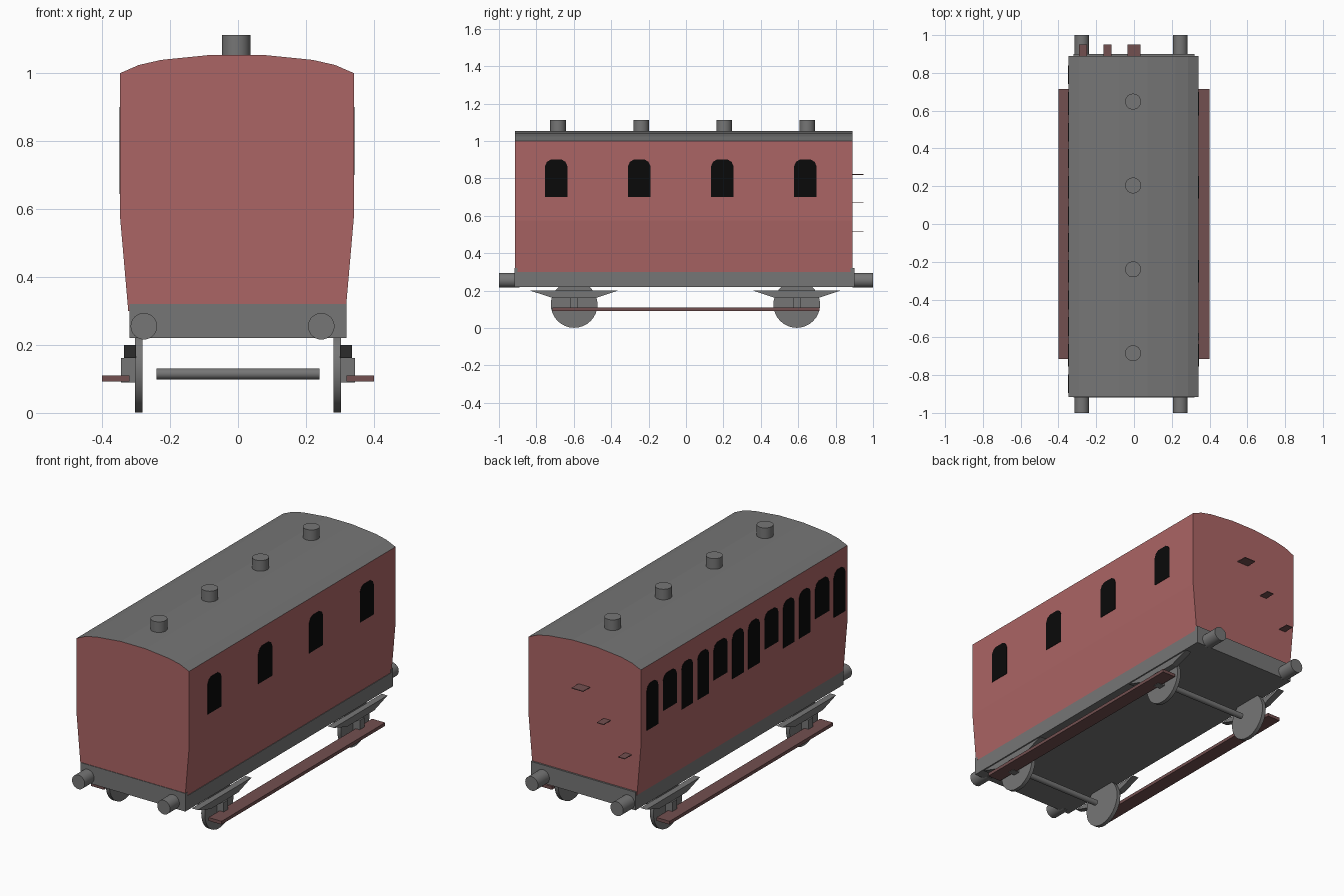
import bpy
import math
from mathutils import Vector

cube = bpy.data.objects.get("Cube")
if cube:
    bpy.data.objects.remove(cube, do_unlink=True)


def material(name, r, g, b):
    m = bpy.data.materials.new(name)
    m.use_nodes = True
    m.diffuse_color = (r, g, b, 1)
    m.node_tree.nodes["Principled BSDF"].inputs["Base Color"].default_value = (r, g, b, 1)
    return m


RED = material("body red", 0.41, 0.13, 0.13)
GREY = material("metal grey", 0.18, 0.18, 0.18)
BROWN = material("step brown", 0.17, 0.08, 0.08)
BLACK = material("window black", 0.003, 0.003, 0.003)


def prism(name, outline, axis, lo, hi, mat):
    """Extrude an outline of (y, z) along x, or of (x, z) along y."""
    def place(p, t):
        return (t, p[0], p[1]) if axis == "x" else (p[0], t, p[1])
    n = len(outline)
    verts = [place(p, t) for t in (lo, hi) for p in outline]
    faces = [list(range(n)), list(range(n, 2 * n))]
    faces += [[i, (i + 1) % n, n + (i + 1) % n, n + i] for i in range(n)]
    mesh = bpy.data.meshes.new(name)
    mesh.from_pydata(verts, [], faces)
    # Turn every face of the convex prism outwards
    centre = sum((Vector(v) for v in verts), Vector()) / len(verts)
    for p in mesh.polygons:
        if p.normal.dot(p.center - centre) < 0:
            p.flip()
    mesh.update()
    mesh.materials.append(mat)
    ob = bpy.data.objects.new(name, mesh)
    bpy.context.collection.objects.link(ob)
    return ob


def box(name, xs, ys, zs, mat):
    outline = [(ys[0], zs[0]), (ys[1], zs[0]), (ys[1], zs[1]), (ys[0], zs[1])]
    return prism(name, outline, "x", xs[0], xs[1], mat)


def cylinder(name, centre, radius, depth, axis, mat=GREY, stretch=1):
    turn = {"x": (0, math.pi / 2, 0), "y": (math.pi / 2, 0, 0), "z": (0, 0, 0)}[axis]
    bpy.ops.mesh.primitive_cylinder_add(vertices=32, radius=radius, depth=depth,
                                        location=centre, rotation=turn)
    ob = bpy.context.object
    ob.name = name
    ob.scale.y = stretch
    ob.data.materials.append(mat)
    bpy.ops.object.shade_smooth_by_angle()
    return ob


# Body shell with an arched roof; upward faces take the roof colour
CENTRE = -0.003
half = [(0.32, 0.30), (0.344, 0.575), (0.344, 1.0), (0.289, 1.024), (0.223, 1.039), (0.075, 1.054)]
section = [(CENTRE + x, z) for x, z in half] + [(CENTRE - x, z) for x, z in reversed(half)]
body = prism("carriage_body", section, "y", -0.915, 0.89, RED)
body.data.materials.append(GREY)
for p in body.data.polygons:
    if p.normal.z > 0.05:
        p.material_index = 1

# Chassis and headstocks
box("chassis", (-0.32, 0.32), (-0.915, 0.89), (0.22, 0.30), GREY)
box("front_headstock", (-0.32, 0.32), (-0.918, -0.90), (0.22, 0.32), GREY)
box("back_headstock", (-0.32, 0.32), (0.88, 0.90), (0.22, 0.32), GREY)


# Windows: plates with clipped top corners
def window(name, y, width, bottom, side):
    w, top = width / 2, 0.90
    outline = [(y - w, bottom), (y + w, bottom), (y + w, top - 0.035), (y + w - 0.01, top - 0.012),
               (y + w - 0.03, top), (y - w + 0.03, top), (y - w + 0.01, top - 0.012), (y - w, top - 0.035)]
    wall = CENTRE + side * 0.344
    prism(name, outline, "x", wall - 0.002, wall + 0.002, BLACK)


for i in range(4):
    y = -0.694 + i * 0.444
    window("right_window", y, 0.12, 0.70, 1)
    window("door_window", y, 0.12, 0.70, -1)
    for offset in (-0.152, 0.152):
        window("quarter_window", y + offset, 0.10, 0.645, -1)
    # Roof vents
    cylinder("roof_vent", (-0.005, y + 0.01, 1.08), 0.042, 0.065, "z")

# Buffers
for x in (-0.277, 0.245):
    for side in (-1, 1):
        cylinder("buffer", (x, side * 0.945, 0.255), 0.039, 0.11, "y", stretch=1)

# Running gear
for y in (-0.598, 0.592):
    cylinder("axle", (0, y, 0.115), 0.016, 0.48, "x")
    for side in (-1, 1):
        cylinder("wheel", (side * 0.292, y, 0.126), 0.125, 0.022, "x")
        leaf = [(y - 0.235, 0.20), (y - 0.12, 0.162), (y + 0.12, 0.162), (y + 0.235, 0.20)]
        prism("leaf_spring", leaf, "x", side * 0.30, side * 0.336, GREY)
        box("axle_box", (side * 0.30, side * 0.345), (y - 0.02, y + 0.02), (0.09, 0.162), GREY)

# Long footboards
for side in (-1, 1):
    box("footboard", (side * 0.32, side * 0.40), (-0.715, 0.715), (0.092, 0.11), BROWN)

# Climbing steps on the back wall
for x, z, w in ((-0.27, 0.515, 0.02), (-0.14, 0.67, 0.021), (0.0, 0.82, 0.035)):
    box("end_step", (x - w, x + w), (0.88, 0.95), (z - 0.002, z + 0.002), BROWN)
